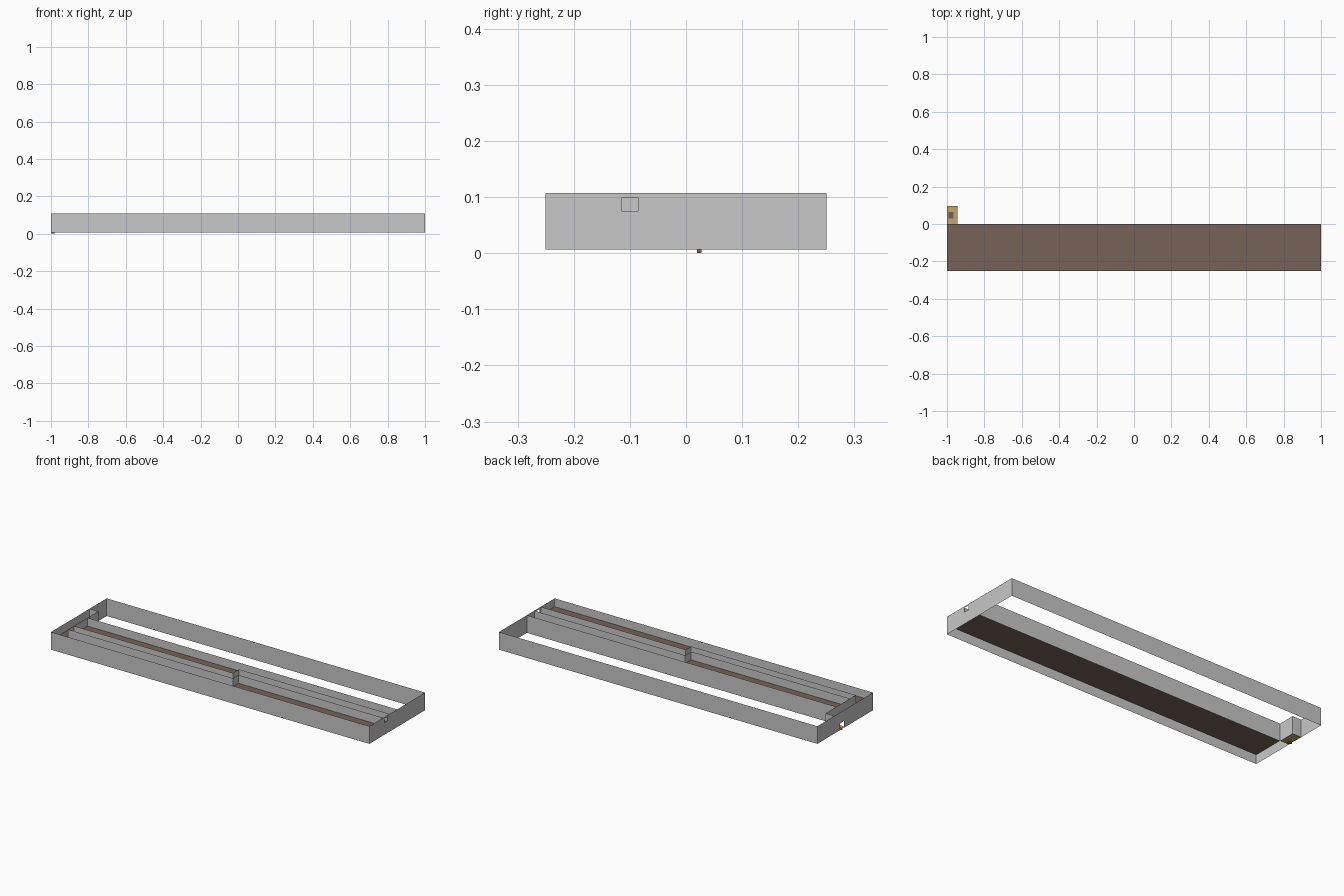
import bpy, bmesh

if "Cube" in bpy.data.objects:
    bpy.data.objects.remove(bpy.data.objects["Cube"])

def material(name, rgb):
    m = bpy.data.materials.new(name)
    m.diffuse_color = (*rgb, 1)
    m.use_nodes = True
    m.node_tree.nodes["Principled BSDF"].inputs["Base Color"].default_value = m.diffuse_color
    return m

GREY = material("light grey", (0.58, 0.58, 0.58))
BROWN = material("wood brown", (0.18, 0.122, 0.098))
TAN = material("tan", (0.55, 0.38, 0.15))

Z0, FLOOR, Z1 = 0.007, 0.06, 0.107   # rim bottom, raised deck, rim top

def build(name, bm, mat):
    bmesh.ops.remove_doubles(bm, verts=bm.verts, dist=1e-5)
    me = bpy.data.meshes.new(name)
    bm.to_mesh(me)
    bm.free()
    me.materials.append(mat)
    ob = bpy.data.objects.new(name, me)
    bpy.context.collection.objects.link(ob)

def quad(bm, pts):
    bm.faces.new([bm.verts.new(p) for p in pts])

def wall(name, path, z0, z1):
    """Thin upright sheet following a plan path."""
    bm = bmesh.new()
    for (ax, ay), (bx, by) in zip(path, path[1:]):
        quad(bm, [(ax, ay, z0), (bx, by, z0), (bx, by, z1), (ax, ay, z1)])
    build(name, bm, GREY)

def end_wall(name, x, ys, zs, hole):
    """End sheet made of a grid of cells, one of them left open."""
    bm = bmesh.new()
    for i in range(len(ys) - 1):
        for j in range(len(zs) - 1):
            if (i, j) != hole:
                a, b, c, d = ys[i], ys[i + 1], zs[j], zs[j + 1]
                pts = [(x, a, c), (x, b, c), (x, b, d), (x, a, d)]
                quad(bm, pts if x > 0 else pts[::-1])
    build(name, bm, GREY)

def sheet(name, x0, x1, y0, y1, z, mat):
    bm = bmesh.new()
    quad(bm, [(x0, y0, z), (x1, y0, z), (x1, y1, z), (x0, y1, z)])
    build(name, bm, mat)

def box(name, x0, x1, y0, y1, z0, z1, mat):
    bm = bmesh.new()
    bmesh.ops.create_cube(bm, size=1)
    for v in bm.verts:
        v.co = (x1 if v.co.x > 0 else x0, y1 if v.co.y > 0 else y0,
                z1 if v.co.z > 0 else z0)
    build(name, bm, mat)

# outer rim: long sides, entry window on the right, exit notch on the left
wall("front_wall", [(-1, -0.25), (1, -0.25)], Z0, Z1)
wall("back_wall", [(1, 0.25), (-1, 0.25)], Z0, Z1)
end_wall("right_wall", 1, [-0.25, -0.115, -0.085, 0.25], [Z0, 0.075, 0.098, Z1], (1, 1))
end_wall("left_wall", -1, [-0.25, 0.01, 0.045, 0.25], [Z0, 0.045, Z1], (1, 0))

# raised deck and the wall behind it
sheet("deck", -1, 1, -0.25, 0, FLOOR, BROWN)
wall("deck_back_wall", [(1, 0), (-0.945, 0)], Z0, Z1)

# channel walls with a step in the middle
wall("channel_inner_wall", [(1, -0.067), (0.053, -0.067), (0.053, -0.122), (-0.945, -0.122)], FLOOR, Z1)
wall("channel_outer_wall", [(1, -0.125), (0.09, -0.125), (0.09, -0.174), (-0.945, -0.174)], FLOOR, Z1)
wall("channel_end_wall", [(-0.945, -0.174), (-0.945, 0)], FLOOR, Z1)

# exit pocket
wall("pocket_wall", [(-0.945, 0), (-0.945, 0.097), (-1, 0.097)], Z0, Z1)
sheet("pocket_floor", -1, -0.945, 0, 0.097, 0.009, TAN)
box("pocket_block", -0.992, -0.966, 0.03, 0.065, 0.009, 0.014, BROWN)
box("pocket_foot", -0.998, -0.98, 0.02, 0.028, 0, 0.009, BROWN)
